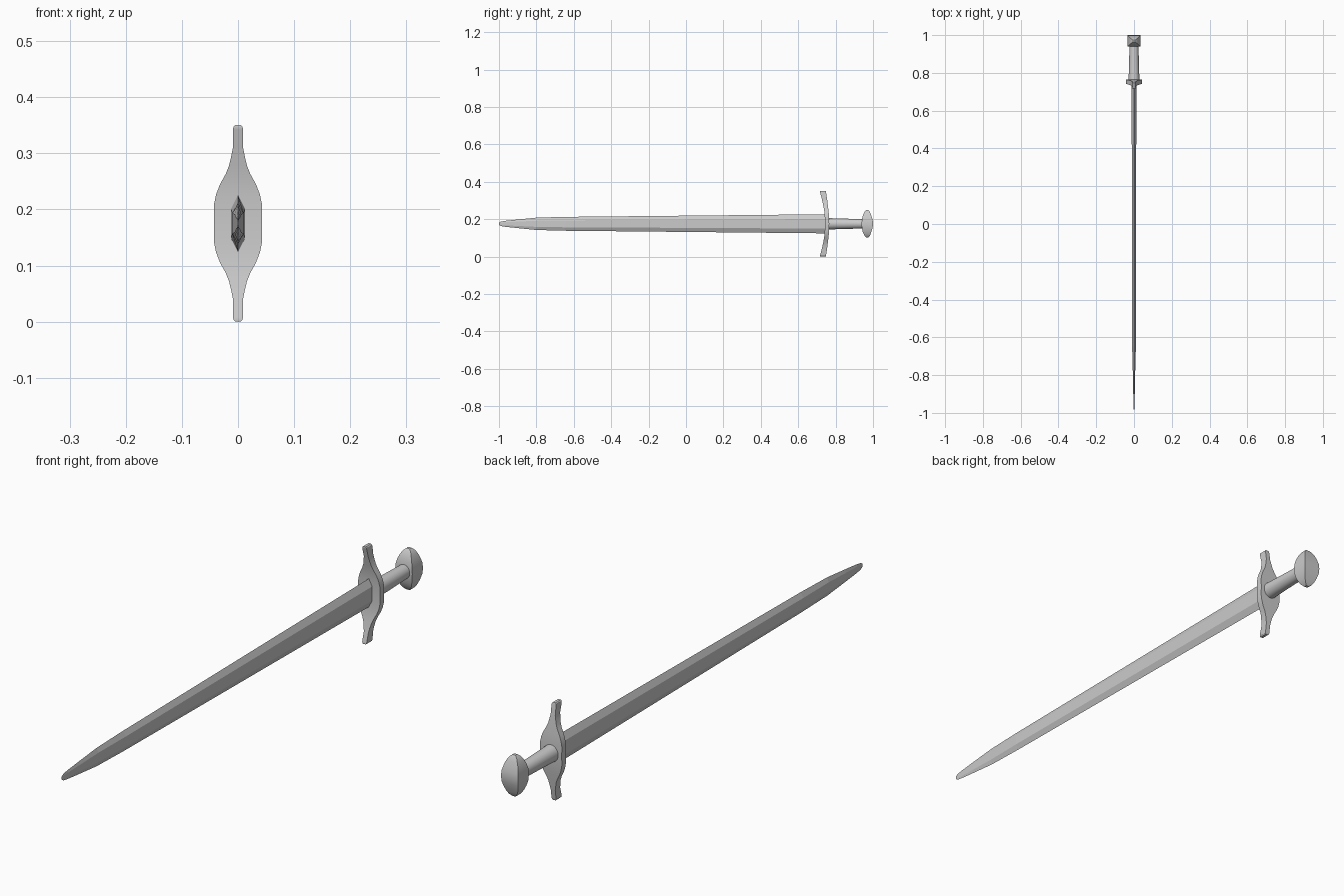
import bpy, bmesh, math

if "Cube" in bpy.data.objects:
    bpy.data.objects.remove(bpy.data.objects["Cube"])

ZC = 0.175  # height of the sword's long axis


def loft(name, rings, smooth=None):
    """Skin a list of equal-length vertex rings and cap both ends."""
    bm = bmesh.new()
    loops = [[bm.verts.new(p) for p in ring] for ring in rings]
    n = len(loops[0])
    for a, b in zip(loops, loops[1:]):
        for i in range(n):
            j = (i + 1) % n
            bm.faces.new((a[i], a[j], b[j], b[i]))
    bm.faces.new(loops[0])
    bm.faces.new(loops[-1])
    bmesh.ops.recalc_face_normals(bm, faces=bm.faces)
    mesh = bpy.data.meshes.new(name)
    bm.to_mesh(mesh)
    bm.free()
    ob = bpy.data.objects.new(name, mesh)
    bpy.context.collection.objects.link(ob)
    if smooth:
        bpy.ops.object.select_all(action='DESELECT')
        ob.select_set(True)
        bpy.context.view_layer.objects.active = ob
        bpy.ops.object.shade_smooth_by_angle(angle=math.radians(smooth))
    return ob


def mirrored_slabs(half):
    """Rectangular sections stacked in z, mirrored about the axis.
    Each row: distance from axis, half width, near y, far y."""
    rows = [(-d, w, a, b) for d, w, a, b in reversed(half) if d > 0] + half
    return [[(-w, a, ZC + d), (w, a, ZC + d), (w, b, ZC + d), (-w, b, ZC + d)]
            for d, w, a, b in rows]


# Blade: hexagonal section (y, half height, half thickness)
blade = [(0.75, 0.051, 0.0125), (-0.65, 0.037, 0.010), (-0.80, 0.033, 0.006),
         (-0.90, 0.023, 0.004), (-0.965, 0.016, 0.002),
         (-0.99, 0.012, 0.001), (-1.0, 0.005, 0.0006)]
loft("blade", [[(0, y, ZC + h), (t, y, ZC + h * 0.5), (t, y, ZC - h * 0.5),
                (0, y, ZC - h), (-t, y, ZC - h * 0.5), (-t, y, ZC + h * 0.5)]
               for y, h, t in blade])

# Guard: broad in the middle, arms swept toward the blade
guard = [(0.0, 0.043, 0.743, 0.766), (0.033, 0.043, 0.742, 0.765),
         (0.052, 0.039, 0.741, 0.764), (0.070, 0.032, 0.739, 0.762),
         (0.088, 0.022, 0.736, 0.760), (0.103, 0.016, 0.733, 0.758),
         (0.120, 0.012, 0.729, 0.756), (0.135, 0.009, 0.726, 0.754),
         (0.167, 0.009, 0.717, 0.749), (0.172, 0.008, 0.716, 0.748),
         (0.175, 0.005, 0.717, 0.747)]
loft("guard", mirrored_slabs(guard), 30)

# Grip: round, slightly tapered toward the pommel
SIDES = 24
grip = [(0.755, 0.031), (0.80, 0.029), (0.87, 0.027), (0.95, 0.025)]
loft("grip", [[(r * 0.95 * math.cos(k * math.tau / SIDES), y,
                ZC + r * math.sin(k * math.tau / SIDES))
               for k in range(SIDES)] for y, r in grip], 40)

# Pommel: lens seen from the side, oval seen from the end
pommel = [(0.0, 0.034, 0.939, 1.0), (0.020, 0.033, 0.940, 0.998),
          (0.040, 0.028, 0.944, 0.992), (0.055, 0.022, 0.950, 0.987),
          (0.067, 0.015, 0.957, 0.981), (0.074, 0.006, 0.964, 0.975)]
loft("pommel", mirrored_slabs(pommel), 30)
